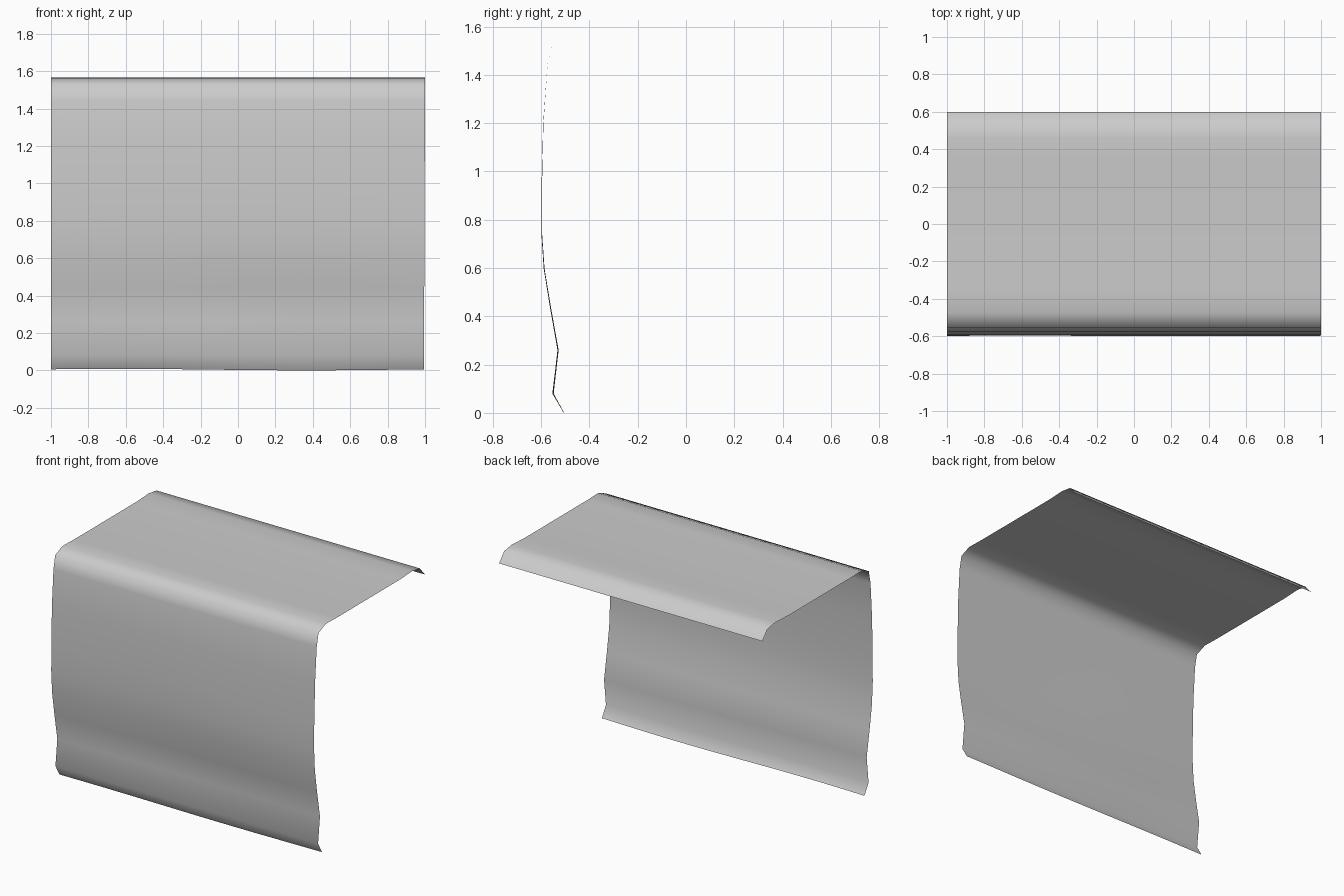
import bpy, bmesh, math

if "Cube" in bpy.data.objects:
    bpy.data.objects.remove(bpy.data.objects["Cube"])

# Side profile (y, z) of the draped sheet, from front hem up and over to the back lip
PROFILE = [(-0.508, 0.004), (-0.551, 0.08), (-0.53, 0.26), (-0.562, 0.44),
           (-0.588, 0.60), (-0.598, 0.75), (-0.598, 0.92), (-0.591, 1.20),
           (-0.574, 1.44), (-0.555, 1.53), (-0.475, 1.562), (-0.355, 1.559),
           (-0.01, 1.559), (0.33, 1.559), (0.46, 1.566), (0.545, 1.553), (0.60, 1.49)]
COLUMNS = 12

bm = bmesh.new()
grid = []
for i in range(COLUMNS + 1):
    x = -1 + 2 * i / COLUMNS
    column = []
    for y, z in PROFILE:
        # Faint cloth ripple, fading out towards the top
        sway = max(0.0, 1 - z / 1.5)
        dy = 0.003 * sway * math.sin(3 * x + 4 * z)
        dz = 0.004 * sway * math.cos(math.pi * x + 2) if z < 0.05 else 0
        dx = -0.006 * sway if i == COLUMNS else 0
        column.append(bm.verts.new((x + dx, y + dy, max(0, z + dz))))
    grid.append(column)

# Skin the columns with quads facing outwards
for a, b in zip(grid, grid[1:]):
    for j in range(len(PROFILE) - 1):
        face = bm.faces.new((a[j], b[j], b[j + 1], a[j + 1]))
        face.smooth = True

mesh = bpy.data.meshes.new("draped_sheet")
bm.to_mesh(mesh)
bm.free()
sheet = bpy.data.objects.new("draped_sheet", mesh)
bpy.context.collection.objects.link(sheet)
